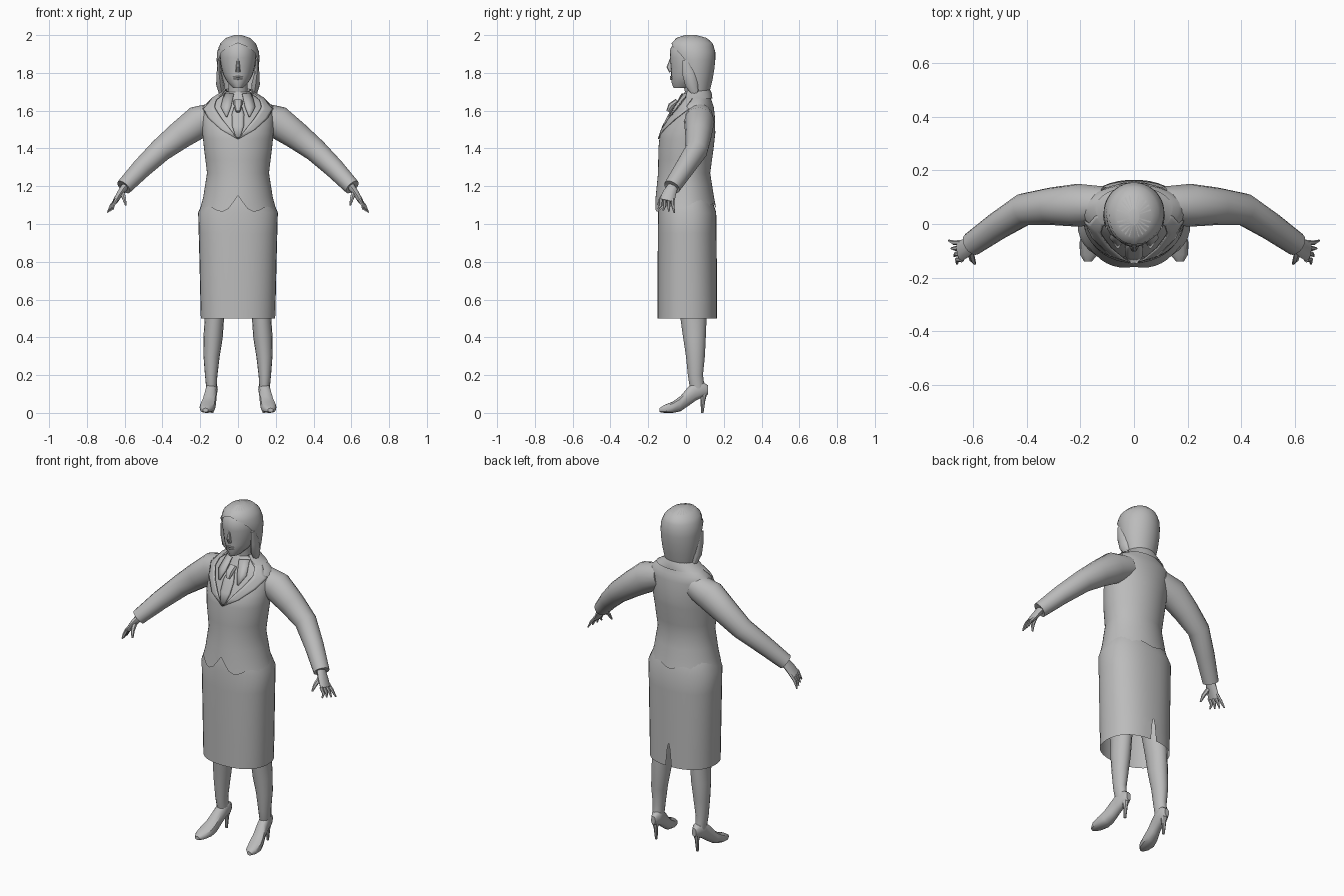
import bpy, bmesh, math
from mathutils import Vector

cube = bpy.data.objects.get("Cube")
if cube:
    bpy.data.objects.remove(cube)

grey = bpy.data.materials.new("plain_grey")
grey.use_nodes = True
grey.diffuse_color = (0.5, 0.5, 0.5, 1)
grey.node_tree.nodes["Principled BSDF"].inputs["Base Color"].default_value = (0.5, 0.5, 0.5, 1)


def loft(name, rows, closed=True, caps=True, thick=0, angle=40):
    """Skin a list of equal-length point rows."""
    bm = bmesh.new()
    grid = [[bm.verts.new(p) for p in row] for row in rows]
    n = len(grid[0])
    for a, b in zip(grid, grid[1:]):
        for i in range(n if closed else n - 1):
            j = (i + 1) % n
            bm.faces.new((a[i], a[j], b[j], b[i]))
    if caps:
        bm.faces.new(grid[0])
        bm.faces.new(grid[-1])
    bmesh.ops.remove_doubles(bm, verts=bm.verts, dist=0.0004)
    bmesh.ops.recalc_face_normals(bm, faces=bm.faces)
    mesh = bpy.data.meshes.new(name)
    bm.to_mesh(mesh)
    bm.free()
    mesh.materials.append(grey)
    ob = bpy.data.objects.new(name, mesh)
    bpy.context.collection.objects.link(ob)
    if thick:
        ob.modifiers.new("thickness", "SOLIDIFY").thickness = thick
    bpy.ops.object.select_all(action="DESELECT")
    ob.select_set(True)
    bpy.context.view_layer.objects.active = ob
    bpy.ops.object.shade_smooth_by_angle(angle=math.radians(angle))
    return ob


def tube(name, path, side=1, n=12):
    """Tube along (x, y, z, radius along y, radius across)."""
    pts = [Vector((side * p[0], p[1], p[2])) for p in path]
    rows = []
    for k, p in enumerate(pts):
        t = (pts[min(k + 1, len(pts) - 1)] - pts[max(k - 1, 0)]).normalized()
        u = Vector((0, 1, 0))
        u = (u - t * u.dot(t)).normalized()
        v = t.cross(u)
        ru, rv = path[k][3:]
        rows.append([p + u * ru * math.cos(a) + v * rv * math.sin(a)
                     for a in (math.tau * i / n for i in range(n))])
    return loft(name, rows)


def section(table, z):
    """Interpolate (z, half width, front y, middle y, back y) at a height."""
    z = max(table[0][0], min(table[-1][0], z))
    for a, b in zip(table, table[1:]):
        if z <= b[0]:
            f = (z - a[0]) / (b[0] - a[0])
            return [p + (q - p) * f for p, q in zip(a[1:], b[1:])]


def on(table, z, a, off=0, power=1):
    """Point on a body profile; angle 0 faces the front."""
    rx, yf, cy, yb = section(table, z)
    s, c = math.sin(a), math.cos(a)
    x = math.copysign(abs(s) ** power, s) * (rx + off)
    depth = (cy - yf if c > 0 else yb - cy) + off
    return Vector((x, cy - math.copysign(abs(c) ** power, c) * depth, z))


def span(a, b, n):
    return [a + (b - a) * i / (n - 1) for i in range(n)]


SKIRT = [(0.5, .197, -.15, .005, .165), (0.8, .204, -.15, .005, .163), (1.06, .211, -.148, .005, .16),
         (1.12, .186, -.14, .005, .14), (1.22, .15, -.12, .005, .115)]
TORSO = [(1.06, .207, -.17, 0, .165), (1.13, .186, -.162, 0, .15), (1.27, .164, -.148, 0, .128),
         (1.4, .18, -.146, 0, .146), (1.48, .188, -.138, .01, .155), (1.56, .192, -.1, .035, .154),
         (1.62, .188, -.062, .055, .147), (1.66, .145, -.038, .06, .133), (1.7, .072, -.018, .055, .12)]
HEAD = [(1.72, .026, -.066, -.02, .03), (1.75, .056, -.077, 0, .07), (1.79, .078, -.079, .02, .1),
        (1.83, .089, -.08, .03, .11), (1.88, .096, -.086, .03, .12), (1.93, .092, -.083, .03, .12),
        (1.965, .07, -.055, .03, .1), (1.985, .03, -.02, .03, .06)]
HAIR = [(1.7, .09, -.015, .05, .125), (1.76, .102, -.03, .05, .14), (1.85, .114, -.06, .045, .155),
        (1.91, .112, -.088, .04, .155), (1.955, .096, -.08, .035, .143), (1.985, .065, -.05, .03, .11),
        (2.0, .02, -.005, .03, .055)]

# Skirt with a small slit at the back of the hem
rows = []
for z in (.5, .6, .64, .8, .95, 1.06, 1.12, 1.22):
    slit = .07 if z < .6 else .03 if z < .64 else 0
    rows.append([on(SKIRT, z, a, power=.88) for a in span(slit - math.pi, math.pi - slit, 37)])
loft("skirt", rows, closed=False, caps=False)


# Jacket: open V at the chest, uneven hem below
def opening(z):
    return max(0, min(1, (z - 1.45) / .23)) * .95


def hem(a):
    if abs(a) < .3:
        return 1.15 - .27 * abs(a)
    return 1.077 + .018 * (1 - math.cos(a)) / 2 + .012 * math.cos(7 * a)


heights = [1.14, 1.2, 1.27, 1.34, 1.4, 1.45, 1.48, 1.52, 1.56, 1.6, 1.62, 1.64, 1.66, 1.68, 1.7]
around = span(0, math.tau, 49)
rows = [[on(TORSO, hem((a + math.pi) % math.tau - math.pi), a) for a in around]]
for z in heights:
    g = opening(z)
    rows.append([on(TORSO, max(z, hem(0) + .005) if i in (0, 48) else z, a)
                 for i, a in enumerate(span(g, math.tau - g, 49))])
loft("jacket", rows, closed=False, caps=False)

# Blouse under the jacket, and the neck
loft("blouse", [[on(TORSO, z, a, -.012) for a in span(0, math.tau, 33)[:-1]]
                for z in heights[3:]], caps=False)
tube("neck", [(0, .05, 1.6, .055, .058), (0, .045, 1.7, .05, .05), (0, .03, 1.78, .05, .05)], n=16)

# Lapels follow the opening, with a notch below the collar
for side, label in ((1, "left"), (-1, "right")):
    lapel = ((1.45, .02), (1.5, .27), (1.56, .45), (1.61, .6), (1.625, .38), (1.66, .4), (1.69, .5))
    loft(label + "_lapel", [[on(TORSO, z, side * a, .008) for a in span(opening(z), opening(z) + w, 5)]
                            for z, w in lapel], closed=False, caps=False, thick=.006, angle=25)
    # Blouse collar point
    loft(label + "_collar_point",
         [[on(TORSO, z, side * a, .004) for a in span(lo, hi, 3)]
          for z, lo, hi in ((1.57, .3, .34), (1.62, .2, .5), (1.69, .25, .9))],
         closed=False, caps=False, thick=.006)

# Jacket collar round the back of the neck
loft("jacket_collar", [[on(TORSO, z, a, off) for a in span(.95, math.tau - .95, 25)]
                       for z, off in ((1.665, .008), (1.69, .014), (1.715, .006), (1.7, -.01))],
     closed=False, caps=False)

# Neck scarf: knot and tail
loft("scarf_tail", [[on(TORSO, z, a, .006) for a in span(-w, w, 5)]
                    for z, w in ((1.46, .06), (1.52, .16), (1.58, .17), (1.63, .1))],
     closed=False, caps=False, thick=.008)
tube("scarf_knot", [(0, -.095, 1.595, .01, .012), (0, -.078, 1.625, .018, .022),
                    (0, -.045, 1.65, .016, .025)], n=8)

# Head and face
loft("head", [[on(HEAD, r[0], a) for a in span(0, math.tau, 25)[:-1]] for r in HEAD])
tube("nose", [(0, -.077, 1.875, .008, .006), (0, -.088, 1.83, .015, .011), (0, -.079, 1.806, .01, .013)], n=8)
for label, z in (("upper_lip", 1.779), ("lower_lip", 1.768)):
    tube(label, [(-.024, -.07, z, .004, .002), (0, -.079, z, .007, .006), (.024, -.07, z, .004, .002)], n=6)

# Hair: cap open round the face, with front locks
rows = []
for z, g in ((1.7, 1.55), (1.76, 1.4), (1.82, 1.25), (1.87, 1.12), (1.91, .9), (1.94, .45),
             (1.958, 0), (1.985, 0), (2.0, 0)):
    rows.append([on(HAIR, z, a) for a in span(g, math.tau - g, 29)])
loft("hair", rows, closed=False, caps=False)
loft("hair_top", [[on(HAIR, z, a) for a in span(0, math.tau, 25)[:-1]] for z in (1.985, 2.0)])

for side, label in ((1, "left"), (-1, "right")):
    tube(label + "_hair_lock", [(.1, .0, 1.87, .02, .008), (.1, .015, 1.8, .035, .013),
                                (.094, .03, 1.74, .035, .022), (.085, .05, 1.685, .018, .014)], side, 8)
    # Sleeve with cuff
    tube(label + "_sleeve", [(.11, .07, 1.575, .07, .07), (.21, .07, 1.54, .08, .087),
                             (.31, .066, 1.468, .07, .074), (.41, .055, 1.39, .06, .062),
                             (.51, -.008, 1.295, .052, .053), (.605, -.075, 1.195, .045, .043),
                             (.6, -.072, 1.2, .03, .03)], side, 16)
    # Hand, four fingers and thumb
    tube(label + "_hand", [(.59, -.065, 1.21, .026, .022), (.622, -.087, 1.165, .036, .018),
                           (.65, -.102, 1.12, .04, .014)], side, 10)
    for i in range(4):
        y = -.07 - .021 * i
        tip = Vector((.691 - .01 * i, y + .008 - .008 * i, 1.06 + .006 * i))
        tube(f"{label}_finger_{i + 1}", [(.642, y, 1.133, .01, .01),
                                         (.672 - .004 * i, y, 1.098, .009, .009),
                                         (*tip, .004, .004)], side, 6)
    tube(label + "_thumb", [(.612, -.1, 1.165, .014, .014), (.603, -.133, 1.135, .011, .011),
                            (.594, -.148, 1.1, .005, .005)], side, 6)
    # Leg
    tube(label + "_leg", [(.138, .065, .1, .035, .026), (.141, .057, .15, .039, .029),
                          (.142, .05, .2, .04, .033), (.14, .05, .3, .05, .043),
                          (.132, .045, .4, .06, .051), (.125, .04, .5, .069, .051),
                          (.11, .02, .8, .085, .08)], side, 16)
    # Shoe: sections from toe to heel (y, centre, half width, bottom, top)
    shoe = []
    for y, cx, w, lo, hi in ((-.14, .172, .014, .004, .025), (-.115, .168, .033, 0, .042),
                             (-.07, .162, .042, 0, .06), (-.03, .154, .038, .008, .088),
                             (.01, .146, .032, .035, .135), (.05, .14, .03, .064, .17),
                             (.09, .136, .029, .085, .165), (.117, .135, .014, .098, .145)):
        mid, h = (lo + hi) / 2, (hi - lo) / 2
        shoe.append([(side * (cx + w * math.cos(a)), y,
                      mid + h * math.copysign(abs(math.sin(a)) ** .7, math.sin(a)))
                     for a in (math.tau * i / 12 for i in range(12))])
    loft(label + "_shoe", shoe)
    tube(label + "_shoe_heel", [(.136, .09, .105, .024, .022), (.136, .09, .07, .013, .012),
                                (.136, .086, 0, .007, .007)], side, 8)
